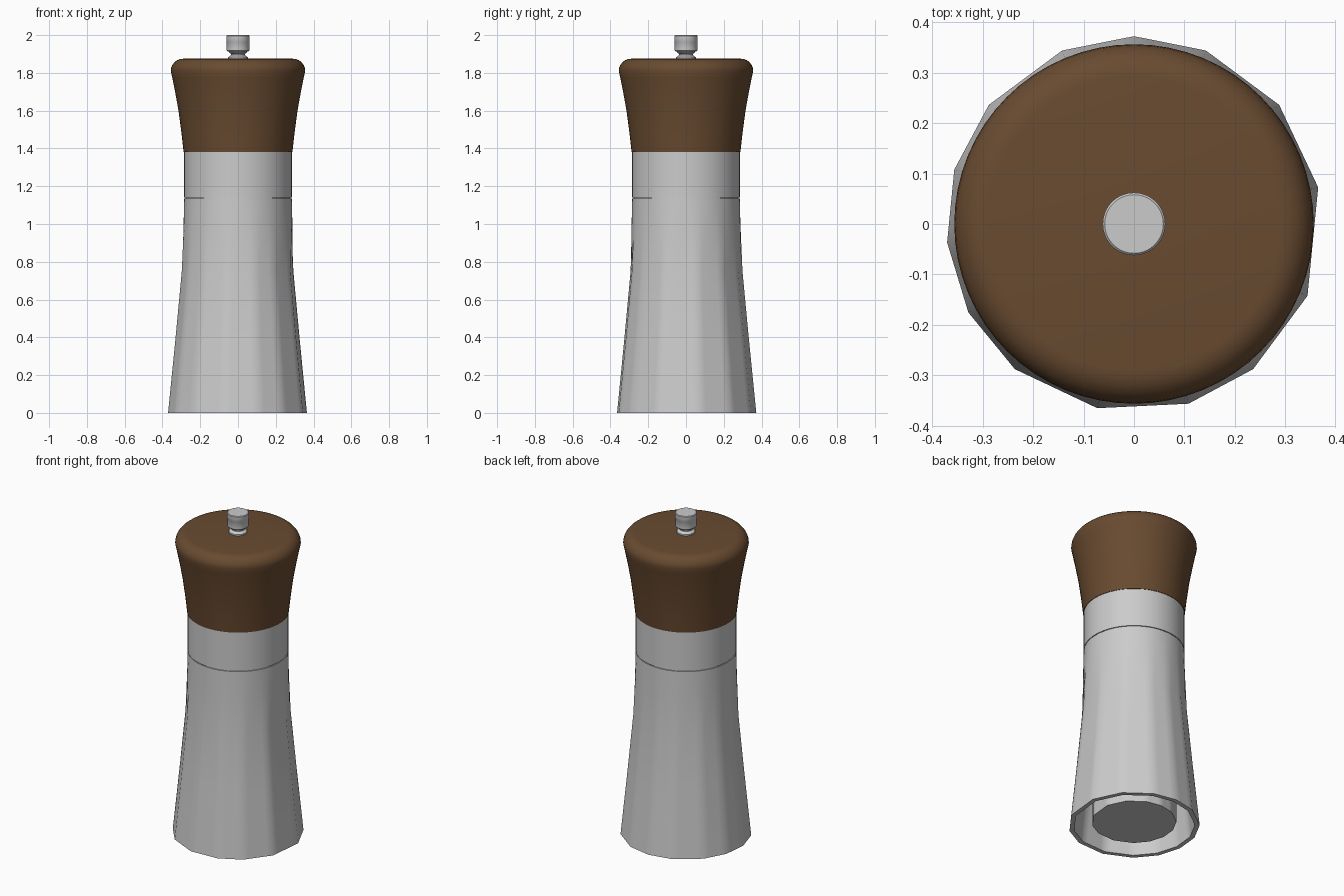
import bpy, bmesh, math

cube = bpy.data.objects.get("Cube")
if cube:
    bpy.data.objects.remove(cube, do_unlink=True)

N = 64
# Spans of the coarse foot facets, counted in segments from +y
SPANS = [4, 5, 4, 4, 4, 4, 5, 5, 4, 5, 6, 5, 5, 4]


def material(name, colour):
    m = bpy.data.materials.new(name)
    m.use_nodes = True
    m.diffuse_color = (*colour, 1)
    m.node_tree.nodes["Principled BSDF"].inputs["Base Color"].default_value = (*colour, 1)
    return m


def ring(r, faceted):
    """Circle of N points, optionally flattened onto the coarse facets."""
    def point(i):
        a = math.pi / 2 + math.tau * i / N
        return r * math.cos(a), r * math.sin(a)
    if not faceted:
        return [point(i) for i in range(N)]
    pts, start = [], 0
    for span in SPANS:
        (ax, ay), (bx, by) = point(start), point(start + span)
        pts += [(ax + (bx - ax) * k / span, ay + (by - ay) * k / span) for k in range(span)]
        start += span
    return pts


def turned(name, profile, mat, angle=35):
    """Loft rings of (radius, height, faceted) and cap both ends."""
    bm = bmesh.new()
    rings = [[bm.verts.new((x, y, z)) for x, y in ring(r, f)] for r, z, f in profile]
    for low, high in zip(rings, rings[1:]):
        for i in range(N):
            j = (i + 1) % N
            bm.faces.new((low[i], low[j], high[j], high[i]))
    bm.faces.new(rings[0][::-1])
    bm.faces.new(rings[-1])
    bmesh.ops.recalc_face_normals(bm, faces=bm.faces)
    mesh = bpy.data.meshes.new(name)
    bm.to_mesh(mesh)
    bm.free()
    mesh.materials.append(mat)
    obj = bpy.data.objects.new(name, mesh)
    bpy.context.collection.objects.link(obj)
    bpy.ops.object.select_all(action="DESELECT")
    obj.select_set(True)
    bpy.context.view_layer.objects.active = obj
    bpy.ops.object.shade_smooth_by_angle(angle=math.radians(angle))
    return obj


def rounded(r, z, bevel, steps=6):
    """Quarter-round shoulder ending at height z."""
    return [(r - bevel + bevel * math.cos(t), z - bevel + bevel * math.sin(t), False)
            for t in (math.pi / 2 * k / steps for k in range(steps + 1))]


steel = material("brushed steel", (0.6, 0.6, 0.6))
wood = material("dark wood", (0.14, 0.07, 0.03))

# Flared hollow body: inner wall first, then rim, then outer wall
turned("body", [(0.262, 1.1, False), (0.265, 0.75, True), (0.345, 0, True),
                (0.372, 0, True), (0.332, 0.4, True), (0.299, 0.75, True),
                (0.288, 1, False), (0.285, 1.135, False)], steel)

# Grinder core seen inside the foot
turned("grinder_core", [(0.24, 0.02, True), (0.24, 1.05, True)], steel)

# Collar with a fine seam beneath it
turned("collar", [(0.279, 1.13, False), (0.279, 1.14, False),
                  (0.285, 1.14, False), (0.285, 1.385, False)], steel)

# Flared wooden head with rounded shoulder
turned("head", [(0.288, 1.38, False), (0.299, 1.48, False), (0.315, 1.6, False),
                (0.333, 1.7, False), (0.348, 1.775, False)]
       + rounded(0.356, 1.875, 0.065), wood)

# Adjusting knob on its stem
turned("knob_stem", [(0.052, 1.87, False), (0.052, 1.883, False), (0.036, 1.895, False),
                     (0.036, 1.9, False), (0.048, 1.908, False), (0.048, 1.92, False)], steel)
turned("knob", [(0.052, 1.912, False), (0.06, 1.918, False), (0.06, 1.962, False),
                (0.062, 1.965, False), (0.062, 1.996, False), (0.058, 2, False)], steel)
